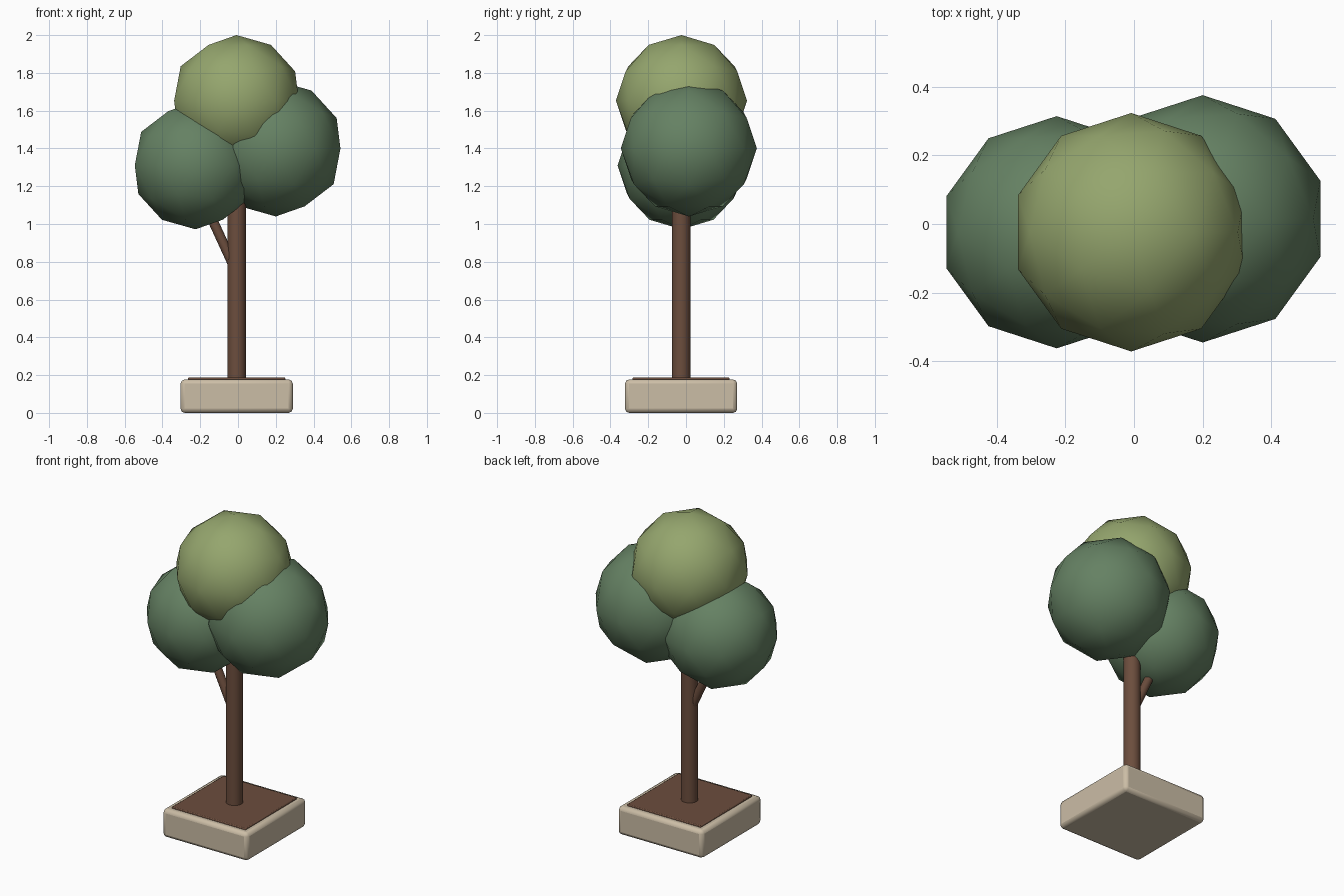
import bpy
from mathutils import Vector

if "Cube" in bpy.data.objects:
    bpy.data.objects.remove(bpy.data.objects["Cube"])

CX, CY = -0.007, -0.026  # axis of trunk and planter


def material(name, rgb):
    m = bpy.data.materials.new(name)
    m.diffuse_color = (*rgb, 1)
    m.use_nodes = True
    m.node_tree.nodes["Principled BSDF"].inputs["Base Color"].default_value = m.diffuse_color
    return m


STONE = material("stone", (0.60, 0.51, 0.38))
BARK = material("bark", (0.15, 0.075, 0.047))
DARK = material("dark_leaf", (0.13, 0.22, 0.125))
LIGHT = material("light_leaf", (0.30, 0.38, 0.155))


def finish(name, mat, angle):
    ob = bpy.context.object
    ob.name = name
    ob.data.materials.append(mat)
    bpy.ops.object.shade_smooth_by_angle(angle=angle)
    return ob


def box(name, size, z0, z1, bevel, mat):
    bpy.ops.mesh.primitive_cube_add(size=1, location=(CX, CY, (z0 + z1) / 2))
    bpy.context.object.scale = (size, size, z1 - z0)
    bpy.ops.object.transform_apply(location=False, rotation=False, scale=True)
    ob = finish(name, mat, 0.6)
    mod = ob.modifiers.new("bevel", 'BEVEL')
    mod.width = bevel
    mod.segments = 2


def rod(name, a, b, r, sides, mat):
    a, b = Vector(a), Vector(b)
    bpy.ops.mesh.primitive_cylinder_add(vertices=sides, radius=r, depth=(b - a).length,
                                        location=(a + b) / 2)
    bpy.context.object.rotation_euler = (b - a).to_track_quat('Z', 'Y').to_euler()
    finish(name, mat, 0.7)


def leaf_ball(name, centre, r, mat):
    bpy.ops.mesh.primitive_ico_sphere_add(subdivisions=2, radius=r, location=centre)
    finish(name, mat, 1.0)


# Planter with soil
box("planter", 0.594, 0.0, 0.177, 0.022, STONE)
box("soil", 0.515, 0.12, 0.187, 0.005, BARK)

# Trunk and side branch
rod("trunk", (CX, CY, 0.17), (CX, CY, 1.25), 0.049, 16, BARK)
rod("branch", (-0.015, CY, 0.76), (-0.18, CY, 1.12), 0.026, 12, BARK)

# Foliage
leaf_ball("foliage_left", (-0.225, -0.024, 1.31), 0.338, DARK)
leaf_ball("foliage_right", (0.20, 0.015, 1.40), 0.36, DARK)
leaf_ball("foliage_top", (-0.008, -0.024, 1.653), 0.347, LIGHT)
